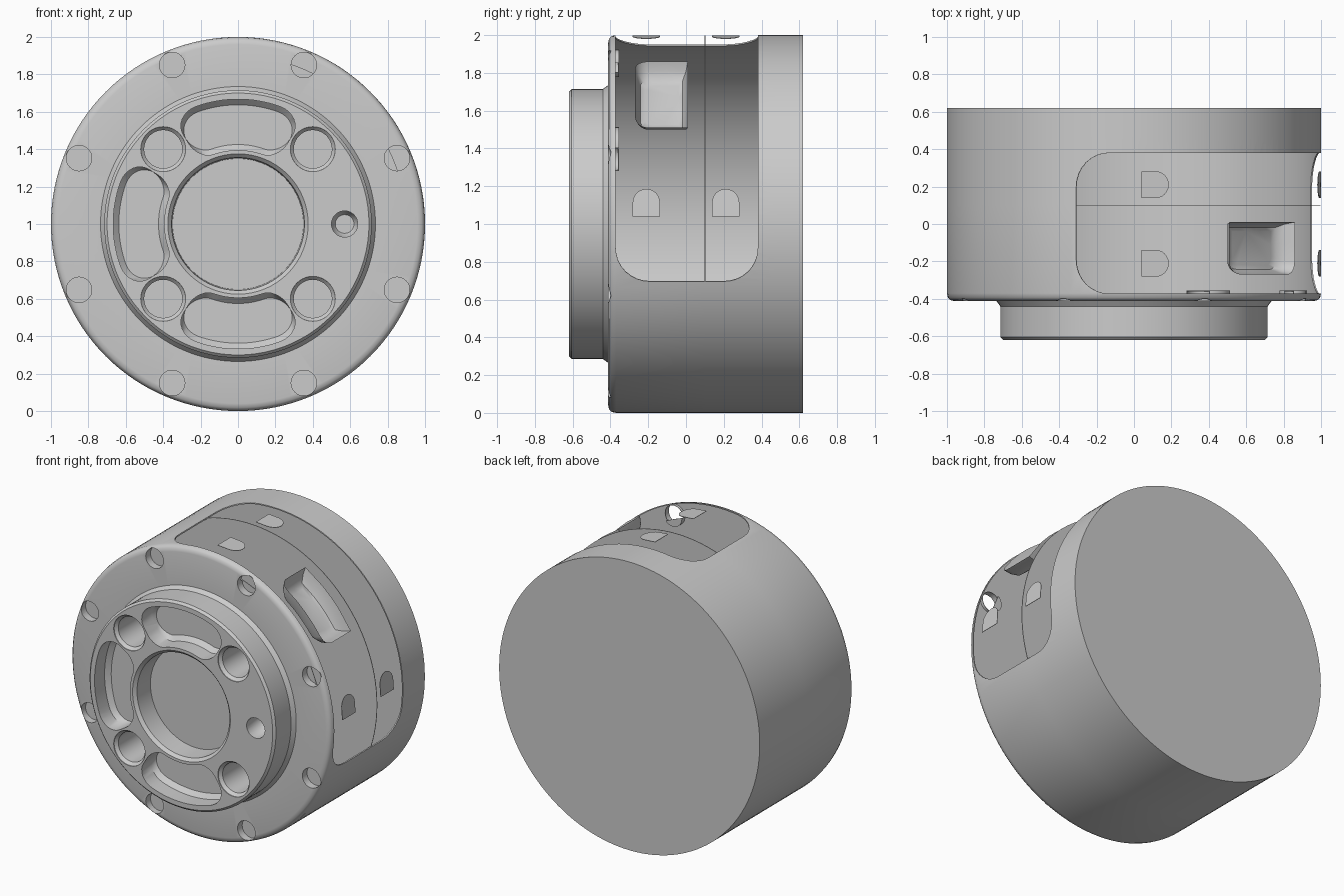
import bpy, bmesh
from math import sin, cos, radians, pi, sqrt

if "Cube" in bpy.data.objects:
    bpy.data.objects.remove(bpy.data.objects["Cube"])


def pol(r, deg, y):
    a = radians(deg)
    return (r * cos(a), y, 1 + r * sin(a))


def loft(name, layers, start=True, end=True, angle=30):
    """Skin a list of equal-length point loops."""
    bm = bmesh.new()
    loops = [[bm.verts.new(p) for p in l] for l in layers]
    n = len(loops[0])
    for a, b in zip(loops, loops[1:]):
        for i in range(n):
            j = (i + 1) % n
            bm.faces.new((a[i], a[j], b[j], b[i]))
    if start:
        bm.faces.new(loops[0][::-1])
    if end:
        bm.faces.new(loops[-1])
    bmesh.ops.recalc_face_normals(bm, faces=bm.faces)
    me = bpy.data.meshes.new(name)
    bm.to_mesh(me)
    bm.free()
    ob = bpy.data.objects.new(name, me)
    bpy.context.collection.objects.link(ob)
    return ob


def lathe(name, profile, cx=0, cz=0, n=128):
    return loft(name, [[(cx + r * cos(2 * pi * i / n), y, 1 + cz + r * sin(2 * pi * i / n))
                        for i in range(n)] for r, y in profile])


def combine(target, other, op):
    bpy.context.view_layer.objects.active = target
    m = target.modifiers.new(op, 'BOOLEAN')
    m.operation, m.object, m.solver = op, other, 'EXACT'
    bpy.ops.object.modifier_apply(modifier=m.name)
    bpy.data.objects.remove(other)


def rounded_steps(a0, a1, radius, at_r, n=40):
    """Angles along an arc, with the inset that rounds both ends."""
    out = []
    ca = radius / at_r * 180 / pi
    ts = [a0 + ca * (1 - cos(pi / 2 * i / 8)) for i in range(9)]
    mid = [ts[-1] + (a1 - a0 - 2 * ca) * i / n for i in range(1, n)]
    for a in ts + mid + [a0 + a1 - t for t in ts[::-1]]:
        s = min(min(a - a0, a1 - a) / ca, 1)
        out.append((a, radius * (1 - sqrt(max(0, 1 - (1 - s) ** 2)))))
    return out


# housing: bore floor, boss, shoulder, side wall, back
housing = lathe("housing", [(.35, -.46), (.355, -.60), (.375, -.62), (.70, -.62), (.715, -.605),
                            (.715, -.44), (.735, -.412), (.96, -.412), (.982, -.407),
                            (.995, -.393), (1, -.37), (1, .1), (1, .49), (1, .62)])
combine(housing, lathe("cavity", [(.992, -.39), (.992, .49)]), 'DIFFERENCE')

# pockets in the front: four bolt holes, eight rim notches, one pin hole
bolts = [(sx * .4, sz * .4, .11) for sx in (1, -1) for sz in (1, -1)]
notches = [(.92 * cos(radians(22.5 + 45 * k)), .92 * sin(radians(22.5 + 45 * k)), .068)
           for k in range(8)]
for x, z, r in bolts + notches:
    combine(housing, lathe("stud", [(r + .003, -.40), (r + .003, -.356)], x, z, 32), 'UNION')
for x, z, r in bolts:
    combine(housing, lathe("bolt_cut", [(r + .012, -.65), (r + .01, -.615), (r - .008, -.595),
                                        (r - .008, -.36)], x, z, 40), 'DIFFERENCE')
for x, z, r in notches:
    combine(housing, lathe("notch_cut", [(r, -.65), (r, -.36)], x, z, 32), 'DIFFERENCE')
combine(housing, lathe("pin_cut", [(.07, -.65), (.07, -.5), (.05, -.47)], .57, 0, 32), 'DIFFERENCE')

# curved slots at the top, left and bottom of the boss
for mid in (90, 180, 270):
    cols = rounded_steps(mid - 31.5, mid + 31.5, .11, .53, 16)
    layers = []
    for a, s in cols:
        lo, hi = .395 + s, .667 - s
        layers.append([pol(lo, a, -.65), pol(hi, a, -.65), pol(hi, a, -.51),
                       pol(hi - .03, a, -.48), pol(lo + .03, a, -.48), pol(lo, a, -.51)])
    combine(housing, loft("slot_cut", layers), 'DIFFERENCE')

# large open window in the side wall
layers = []
for a, s in rounded_steps(-17.7, 108, .18, 1):
    lo, hi = -.372 + s, .38 - s
    layers.append([pol(.9, a, lo), pol(1.1, a, lo), pol(1.1, a, hi), pol(.9, a, hi)])
combine(housing, loft("window_cut", layers), 'DIFFERENCE')

# thin dividing disc behind the window
divider = lathe("divider", [(.998, .098), (.998, .102)])

# small D-shaped tabs in the window
tabs = []
half = [(2.3, -.072), (6.6, -.072)] + [(6.6 + 4.1 * sin(pi * i / 12), -.072 * cos(pi * i / 12))
                                       for i in range(1, 12)] + [(6.6, .072), (2.3, .072)]
for yc in (-.21, .21):
    for flip in (False, True):
        tabs.append(loft("tab", [[pol(r, 90 - a if flip else a, yc + y) for a, y in half]
                                 for r in (.997, 1)]))

# recessed rectangular catch, rounded on its front corners
edge = [(30.7, .01), (30.7, -.1)]
edge += [(30.7 + 4 * (1 - cos(pi / 2 * i / 6)), -.2 - .07 * sin(pi / 2 * i / 6)) for i in range(7)]
edge += [(40, -.27), (45, -.27)]
edge += [(90 - a, y) for a, y in edge[-2::-1]] + [(50, .01), (45, .01), (40, .01)]
catch = loft("catch", [[pol(r, 45 + (a - 45) * k, -.13 + (y + .13) * k) for a, y in edge]
                       for r, k in ((1, 1), (.95, .93), (.91, .8), (.9, .65))], start=False)

# smooth shading with crisp edges
bpy.ops.object.select_all(action='DESELECT')
for ob in [housing, divider, catch] + tabs:
    ob.select_set(True)
bpy.context.view_layer.objects.active = housing
bpy.ops.object.shade_smooth_by_angle(angle=radians(35))
